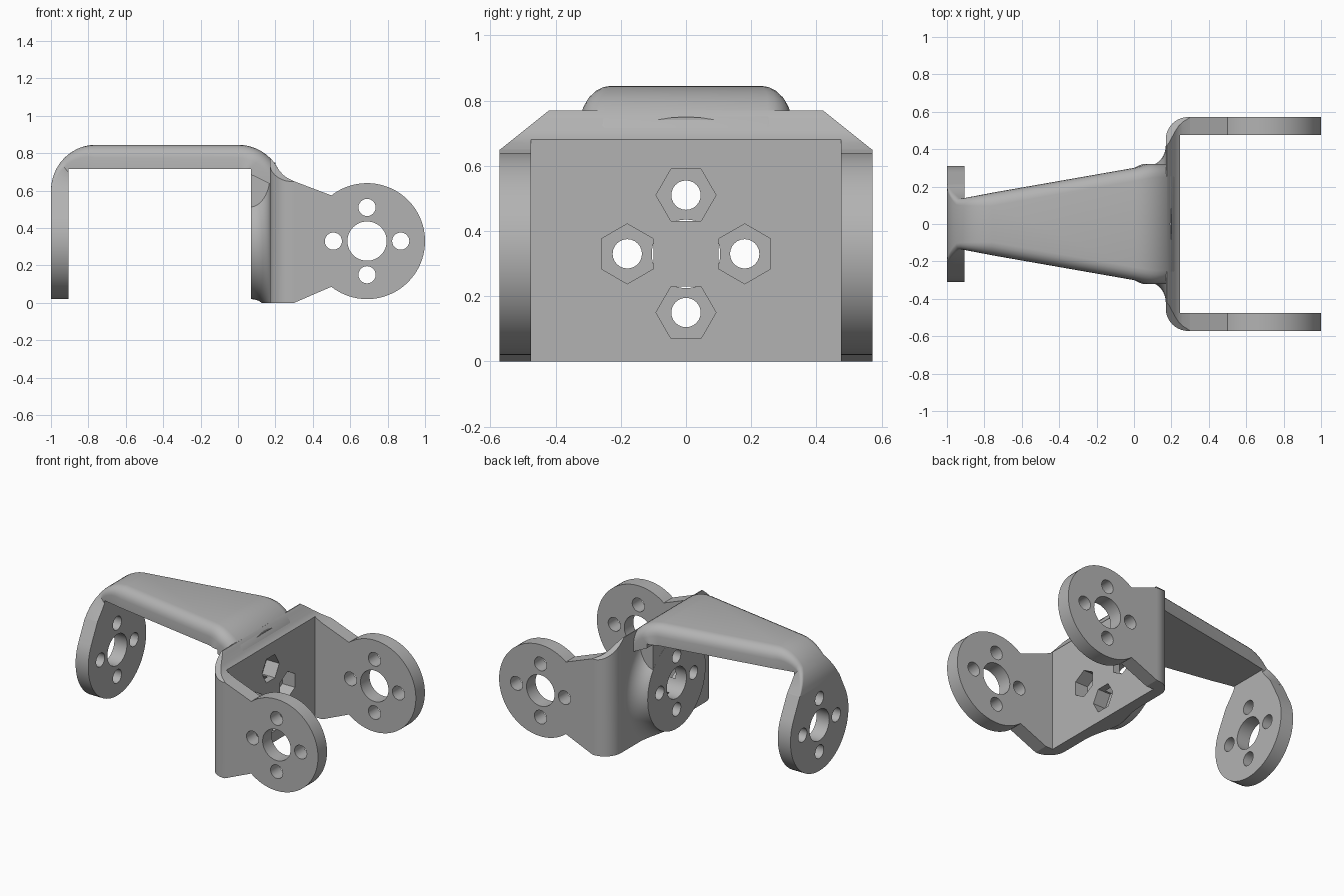
import bpy, bmesh, math
from math import sin, cos, radians, pi
from mathutils import Vector

if "Cube" in bpy.data.objects:
    bpy.data.objects.remove(bpy.data.objects["Cube"])

gray = bpy.data.materials.new("plain gray")
gray.diffuse_color = (0.45, 0.45, 0.45, 1)
gray.use_nodes = True
gray.node_tree.nodes["Principled BSDF"].inputs["Base Color"].default_value = gray.diffuse_color
ZC, R = 0.33, 0.31            # pad centre height and radius


def make(name, verts, faces):
    bm = bmesh.new()
    vs = [bm.verts.new(v) for v in verts]
    for f in faces:
        bm.faces.new([vs[i] for i in f])
    bmesh.ops.recalc_face_normals(bm, faces=bm.faces)
    me = bpy.data.meshes.new(name)
    bm.to_mesh(me)
    bm.free()
    me.materials.append(gray)
    ob = bpy.data.objects.new(name, me)
    bpy.context.collection.objects.link(ob)
    return ob


def loft(name, rings):
    n, m = len(rings[0]), len(rings)
    faces = [[k * n + i, k * n + (i + 1) % n, (k + 1) * n + (i + 1) % n, (k + 1) * n + i]
             for k in range(m - 1) for i in range(n)]
    faces += [list(range(n)), [(m - 1) * n + i for i in range(n)]]
    return make(name, [p for r in rings for p in r], faces)


def prism(name, pts, axis, a, b):
    # 2D outline extruded along the given axis from a to b
    put = {"x": lambda p, t: (t, p[0], p[1]), "y": lambda p, t: (p[0], t, p[1]),
           "z": lambda p, t: (p[0], p[1], t)}[axis]
    return loft(name, [[put(p, t) for p in pts] for t in (a, b)])


def circle(u, v, r, n=32, start=0.0):
    return [(u + r * cos(start + 2 * pi * i / n), v + r * sin(start + 2 * pi * i / n)) for i in range(n)]


def boolean(ob, tool, op="DIFFERENCE"):
    tool.hide_render = True
    md = ob.modifiers.new("cut", "BOOLEAN")
    md.operation, md.object, md.solver = op, tool, "EXACT"
    dg = bpy.context.evaluated_depsgraph_get()
    me = bpy.data.meshes.new_from_object(ob.evaluated_get(dg))
    ob.modifiers.clear()
    ob.data = me


def drop(tools):
    for t in tools:
        bpy.data.objects.remove(t, do_unlink=True)


SMALL = [(0.18, 0), (-0.18, 0), (0, 0.18), (0, -0.18)]


def horn_holes(axis, u, a, b):
    tools = [prism("cutter", circle(u, ZC, 0.105, 48), axis, a, b)]
    tools += [prism("cutter", circle(u + p, ZC + q, 0.046, 24), axis, a, b) for p, q in SMALL]
    return tools


parts = []

# fork arms with round pads
fork = [(0.3, 0.0)]
fork += [(0.69 + R * cos(radians(d)), ZC + R * sin(radians(d))) for d in range(-128, 129, 4)]
fork += [(0.3, 0.65)]
tools = horn_holes("y", 0.69, -0.8, 0.8)
for name, a, b in (("front_fork", -0.572, -0.475), ("back_fork", 0.475, 0.572)):
    ob = prism(name, fork, "y", a, b)
    for t in tools:
        boolean(ob, t)
    parts.append(ob)
drop(tools)

# left hanging pad
pad = [(R * sin(radians(63.2 + 233.6 * i / 56)), ZC + R * cos(radians(63.2 + 233.6 * i / 56))) for i in range(57)]
pad += [(-0.211, 0.6), (0.211, 0.6)]
ob = prism("left_pad", pad, "x", -1, -0.905)
tools = horn_holes("x", 0, -1.2, -0.7)
for t in tools:
    boolean(ob, t)
drop(tools)
parts.append(ob)


# bent tapering arm with rounded outer edges
def section(O, I, w, r):
    O, I = Vector(O), Vector(I)
    d = (I - O).normalized()
    half = [(w, (I - O).length)]
    half += [(w - r + r * sin(radians(g)), r - r * cos(radians(g))) for g in (90, 72, 54, 36, 18, 0)]
    full = half + [(-y, t) for y, t in reversed(half)]
    return [(O.x + d.x * t, y, O.y + d.y * t) for y, t in full]


rings = []
for i in range(13):
    s = i / 12
    g = s * pi / 2
    O = (-0.76 - 0.24 * cos(g), 0.6 + 0.245 * sin(g))
    I = (-0.905, 0.6 + 0.23 * s) if s <= 0.5 else (-0.905 + 0.29 * (s - 0.5), 0.715)
    w = max(0.12 + (0.78 - O[1]) * 0.506, 0.30 + 0.175 * O[0])
    rings.append(section(O, I, w, 0.005 + 0.065 * s))
for i in range(13):
    s = i / 12
    g = s * pi / 2
    O = (0.245 * sin(g), 0.6 + 0.245 * cos(g))
    I = (0.14 * s, 0.715) if s <= 0.5 else (0.07, 0.715 - 0.06 * (s - 0.5))
    rings.append(section(O, I, min(0.30 + 0.175 * O[0], 0.32), 0.07))
parts.append(loft("arm", rings))

# back plate: U section trimmed by chamfered and rounded outlines
q = [(0.29 - 0.12 * sin(radians(g)), 0.452 + 0.12 * cos(radians(g))) for g in range(0, 91, 9)]
u = [(0.3, 0.572)] + q + [(x, -y) for x, y in reversed(q)] + [(0.3, -0.572)]
u += [(0.3, -0.475), (0.245, -0.475), (0.245, 0.475), (0.3, 0.475)]
plate = prism("back_plate", u, "z", 0, 0.79)
tools = [prism("cutter", [(-0.6, -0.1), (0.6, -0.1), (0.6, 0.626), (0.42, 0.77), (-0.42, 0.77), (-0.6, 0.626)],
               "x", 0, 0.5),
         prism("cutter", [(0.1, -0.1), (0.35, -0.1), (0.35, 0.63), (0.3, 0.65), (0.26, 0.67), (0.24, 0.685),
                          (0.22, 0.709), (0.19, 0.755), (0.17, 0.777), (0.1, 0.82)], "y", -0.8, 0.8)]
for t in tools:
    boolean(plate, t, "INTERSECT")
drop(tools)

# flared round boss behind the plate
prof = [(0.07 + 0.1 * sin(radians(g)), 0.42 - 0.11 * cos(radians(g))) for g in range(0, 91, 10)] + [(0.2, 0.42)]
boss = loft("boss", [[(x, y, z) for y, z in circle(0, ZC, r, 64)] for x, r in prof])
floor = prism("cutter", [(-1, -1), (1, -1), (1, 1), (-1, 1)], "z", -1, 0)
boolean(boss, floor)
drop([floor])

# neck joining boss and arm
neck = prism("neck", [(-0.25, ZC), (0.25, ZC), (0.25, 0.73), (-0.25, 0.73)], "x", 0.0705, 0.2)

# screw holes, hexagonal nut pockets and blind centre hole
tools = [prism("cutter", circle(0, ZC, 0.105, 48), "x", 0, 0.2)]
for p, qz in SMALL:
    tools.append(prism("cutter", circle(p, ZC + qz, 0.045, 24), "x", 0, 0.4))
    tools.append(prism("cutter", circle(p, ZC + qz, 0.092, 6, pi / 2 if p else 0), "x", 0.15, 0.4))
for ob in (plate, boss, neck):
    for t in tools:
        boolean(ob, t)
    parts.append(ob)
drop(tools)

# smooth curved faces, keep edges sharp
bpy.ops.object.select_all(action="DESELECT")
for ob in parts:
    ob.select_set(True)
bpy.context.view_layer.objects.active = parts[0]
bpy.ops.object.shade_smooth_by_angle(angle=radians(30))
